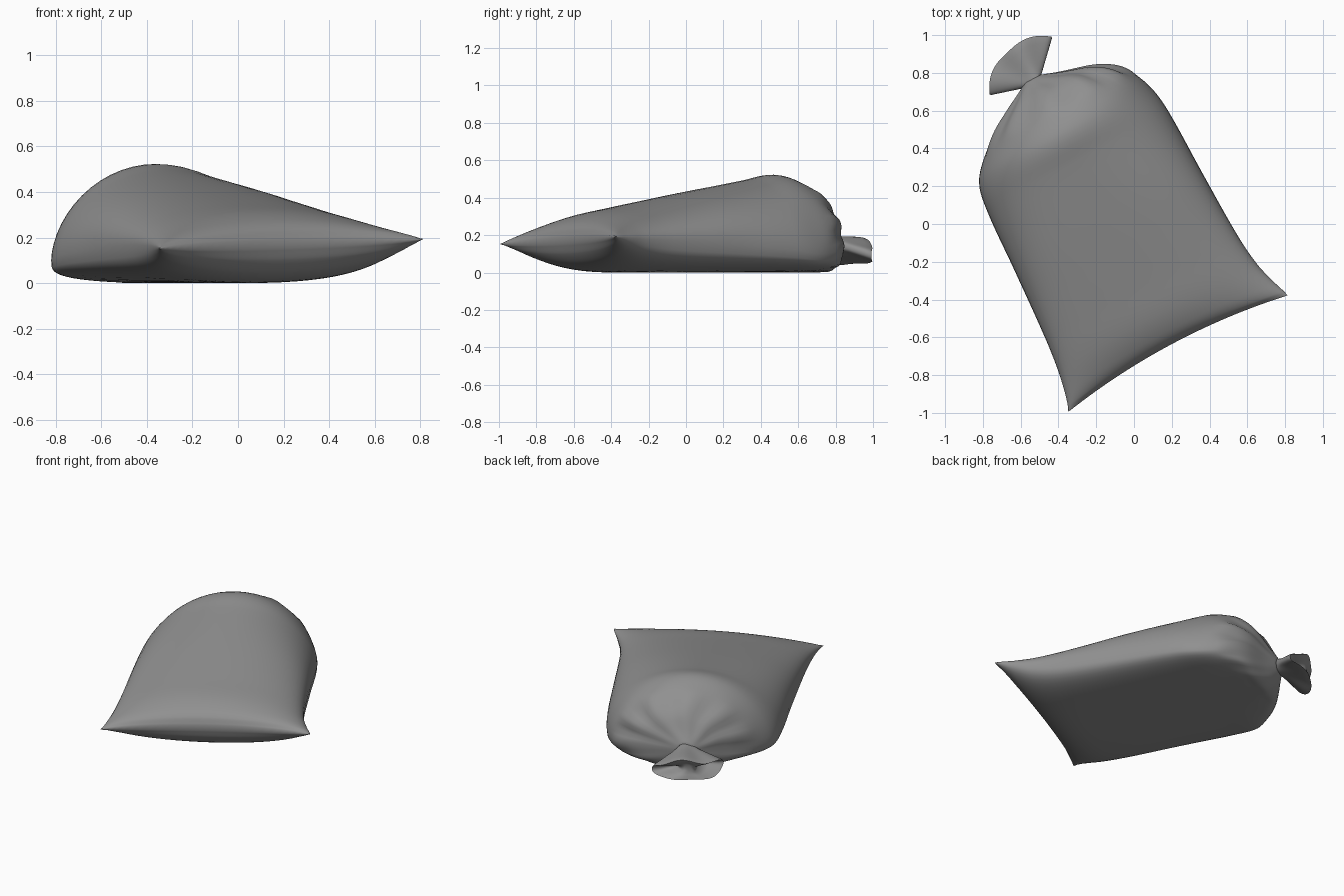
import bpy, bmesh
from math import sin, cos, pi, exp, copysign
from mathutils import Vector

if "Cube" in bpy.data.objects:
    bpy.data.objects.remove(bpy.data.objects["Cube"])

N = 56
MID = Vector((0.235, -0.685, 0))      # middle of the sewn front edge
ACROSS = Vector((0.883, 0.469, 0))    # across the sack
ALONG = Vector((-0.469, 0.883, 0))    # from sewn edge to tied neck

cloth = bpy.data.materials.new("dark_cloth")
cloth.diffuse_color = (0.28, 0.28, 0.28, 1)
cloth.use_nodes = True
cloth.node_tree.nodes["Principled BSDF"].inputs["Base Color"].default_value = cloth.diffuse_color


def spow(x, p):
    return copysign(abs(x) ** p, x)


def smooth(a, b, x):
    t = max(0, min(1, (x - a) / (b - a)))
    return t * t * (3 - 2 * t)


def resample(rows, steps):
    # Catmull-Rom interpolation through the stations
    out = []
    for i in range(len(rows) - 1):
        p0, p1 = rows[max(i - 1, 0)], rows[i]
        p2, p3 = rows[i + 1], rows[min(i + 2, len(rows) - 1)]
        d = p2[0] - p1[0]
        for k in range(steps):
            t = k / steps
            row = []
            for a, b, c, e in zip(p0, p1, p2, p3):
                m1 = (c - a) / (p2[0] - p0[0]) * d
                m2 = (e - b) / (p3[0] - p1[0]) * d
                row.append((2*t**3 - 3*t*t + 1) * b + (t**3 - 2*t*t + t) * m1
                           + (3*t*t - 2*t**3) * c + (t**3 - t*t) * m2)
            out.append(row)
    return out + [list(rows[-1])]


def loft(name, rings):
    bm = bmesh.new()
    vs = [[bm.verts.new(p) for p in r] for r in rings]
    for a, b in zip(vs, vs[1:]):
        for i in range(N):
            j = (i + 1) % N
            bm.faces.new((a[i], a[j], b[j], b[i]))
    # caps: strips joining the upper and lower half of the end rings
    for r in (vs[0], vs[-1]):
        for i in range(N // 2):
            quad = [r[i], r[i + 1], r[(N - 1 - i) % N], r[(N - i) % N]]
            bm.faces.new(list(dict.fromkeys(quad)))
    bmesh.ops.recalc_face_normals(bm, faces=bm.faces)
    me = bpy.data.meshes.new(name)
    bm.to_mesh(me)
    bm.free()
    me.materials.append(cloth)
    ob = bpy.data.objects.new(name, me)
    bpy.context.collection.objects.link(ob)
    bpy.context.view_layer.objects.active = ob
    ob.select_set(True)
    bpy.ops.object.shade_smooth_by_angle(angle=1.4)
    ob.select_set(False)


# Sack body: distance along, left, right, bottom, seam height, top, lower/upper roundness
stations = [
    (0.00, -.66, .655, .155, .173, .191, 1.0, 1.0),
    (0.03, -.647, .647, .10, .173, .236, 1.0, 1.0),
    (0.10, -.628, .623, .043, .173, .278, .9, 1.0),
    (0.22, -.605, .59, .008, .172, .318, .7, .95),
    (0.40, -.585, .57, .0, .17, .352, .55, .9),
    (0.80, -.56, .56, .0, .15, .43, .5, .9),
    (1.15, -.54, .555, .0, .12, .495, .5, 1.05),
    (1.30, -.505, .535, .0, .10, .523, .5, 1.15),
    (1.42, -.40, .485, .0, .11, .48, .5, 1.05),
    (1.50, -.30, .41, .0, .13, .42, .5, 1.0),
    (1.56, -.20, .31, .003, .15, .355, .55, 1.0),
    (1.61, -.11, .15, .045, .155, .265, .8, 1.0),
    (1.645, -.05, .05, .115, .16, .205, 1.0, 1.0),
]
rings = []
for v, l, r, zb, zm, zt, ql, qu in resample(stations, 5):
    ring = []
    fold = smooth(1.38, 1.52, v) * (1 - smooth(1.58, 1.645, v))
    e = 1 - .13 * smooth(.1, .5, v) * (1 - smooth(.7, 1.3, v))
    for k in range(N):
        a = 2 * pi * k / N
        c, s = cos(a), sin(a)
        cu = spow(c, e)
        u = (l + r) / 2 + (r - l) / 2 * cu
        z = zm + (zt - zm) * spow(s, qu) if s >= 0 else zm + (zm - zb) * spow(s, ql)
        # gathered pleats towards the neck
        g = 1 + .05 * fold * cos(11 * a + .8 * sin(2 * a)) * (1 if s > -.2 else .3)
        u, z = u * g, .16 + (z - .16) * g
        z += .02 * u / .65 * exp(-v / .2)
        vv = v + .06 * (1 - cu * cu) * exp(-v / .15)
        p = MID + ACROSS * u + ALONG * vv
        ring.append((p.x, p.y, max(z, 0)))
    rings.append(ring)
loft("sack_body", rings)

# Flared tail of cloth beyond the tied neck, with a hollow mouth
neck = Vector((-.525, .755, 0))
wide = Vector((.73, .68, 0))
out = Vector((-.68, .73, 0))
end = Vector((-.60, .838, 0))


def tail_ring(t, shrink=1):
    ring = []
    for k in range(N):
        a = 2 * pi * k / N
        s = cos(a)
        p = neck + wide * (.045 * s)
        q = end + wide * (.232 * s * shrink) + out * (.1 * (1 - abs(s) ** 3))
        p = p.lerp(q, t)
        thick = (.045 + .02 * smooth(.1, 1, t)) * shrink
        wave = .012 * t * sin(4 * s + .6)
        z = .16 - .056 * t + spow(sin(a), .8) * thick * (1 + .12 * t * cos(5 * a)) + wave
        ring.append((p.x, p.y, z))
    return ring


steps = [(0, 1), (.1, 1), (.25, 1), (.4, 1), (.6, 1), (.8, 1), (.93, 1), (1, .97),
         (.99, .85), (.94, .6), (.9, .3)]
loft("tied_tail", [tail_ring(t, s) for t, s in steps])
